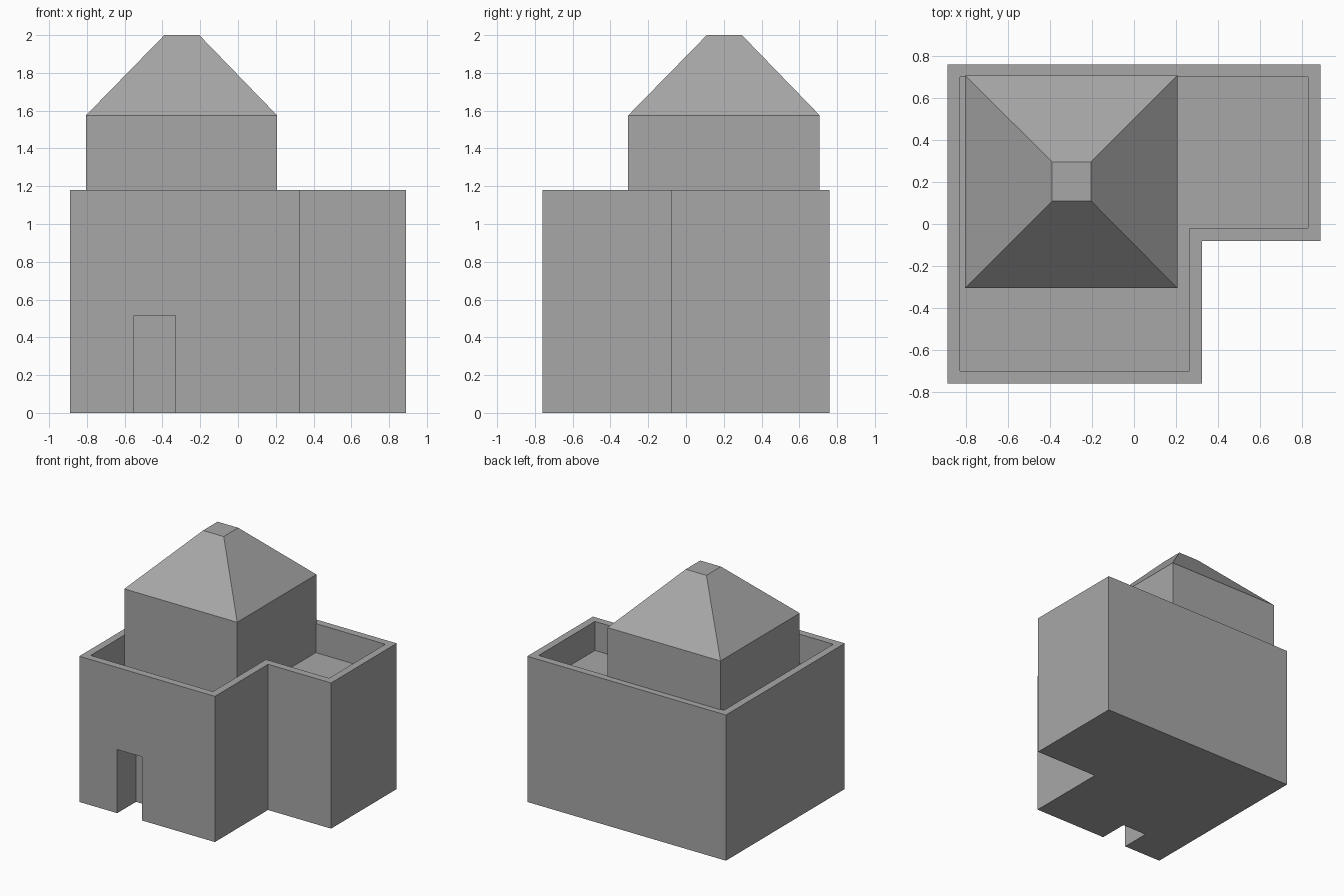
import bpy
import bmesh
from mathutils import Vector

if "Cube" in bpy.data.objects:
    bpy.data.objects.remove(bpy.data.objects["Cube"], do_unlink=True)

GREY = (0.39, 0.39, 0.39, 1.0)
stone = bpy.data.materials.new("grey stone")
stone.use_nodes = True
stone.diffuse_color = GREY
stone.node_tree.nodes["Principled BSDF"].inputs["Base Color"].default_value = GREY

WALL_TOP, PARAPET, WELL = 1.18, 0.06, 0.235
FLOOR = WALL_TOP - WELL
EAVES, PEAK = 1.575, 2.0


def add_object(name, bm):
    """Turn a bmesh into a linked object with the stone material."""
    bmesh.ops.recalc_face_normals(bm, faces=bm.faces)
    mesh = bpy.data.meshes.new(name)
    bm.to_mesh(mesh)
    bm.free()
    mesh.materials.append(stone)
    obj = bpy.data.objects.new(name, mesh)
    bpy.context.collection.objects.link(obj)
    return obj


def rect(x0, x1, y0, y1):
    return [(x0, y0), (x1, y0), (x1, y1), (x0, y1)]


def loft(bottom, z0, top, z1):
    """Closed solid between two outlines; returns the bmesh and its top face."""
    bm = bmesh.new()
    low = [bm.verts.new((x, y, z0)) for x, y in bottom]
    high = [bm.verts.new((x, y, z1)) for x, y in top]
    bm.faces.new(low[::-1])
    cap = bm.faces.new(high)
    n = len(low)
    for i in range(n):
        j = (i + 1) % n
        bm.faces.new((low[i], low[j], high[j], high[i]))
    bm.normal_update()
    return bm, cap


# L-shaped main block with a sunken roof behind a parapet
outline = [(-0.89, -0.76), (0.325, -0.76), (0.325, -0.08),
           (0.89, -0.08), (0.89, 0.76), (-0.89, 0.76)]
bm, cap = loft(outline, 0, outline, WALL_TOP)
bmesh.ops.inset_region(bm, faces=[cap], thickness=PARAPET, use_even_offset=True)
sunk = bmesh.ops.extrude_discrete_faces(bm, faces=[cap])["faces"][0]
bmesh.ops.translate(bm, verts=sunk.verts, vec=Vector((0, 0, -WELL)))
main_block = add_object("main_block", bm)

# Doorway recess in the front wall
door = rect(-0.55, -0.33, -0.9, -0.52)
cutter = add_object("doorway_cutter", loft(door, -0.1, door, 0.515)[0])
cutter.hide_render = True
cut = main_block.modifiers.new("doorway", "BOOLEAN")
cut.operation = "DIFFERENCE"
cut.solver = "EXACT"
cut.object = cutter
bpy.context.view_layer.objects.active = main_block
bpy.ops.object.modifier_apply(modifier=cut.name)
bpy.data.objects.remove(cutter, do_unlink=True)

# Square tower standing on the sunken roof, with a flat-topped pyramid
tower = rect(-0.805, 0.207, -0.306, 0.708)
peak = rect(-0.39, -0.205, 0.11, 0.296)
bm, cap = loft(tower, FLOOR, tower, EAVES)
bm.faces.remove(cap)
add_object("tower_walls", bm)
bm, cap = loft(tower, EAVES, peak, PEAK)
add_object("tower_roof", bm)
